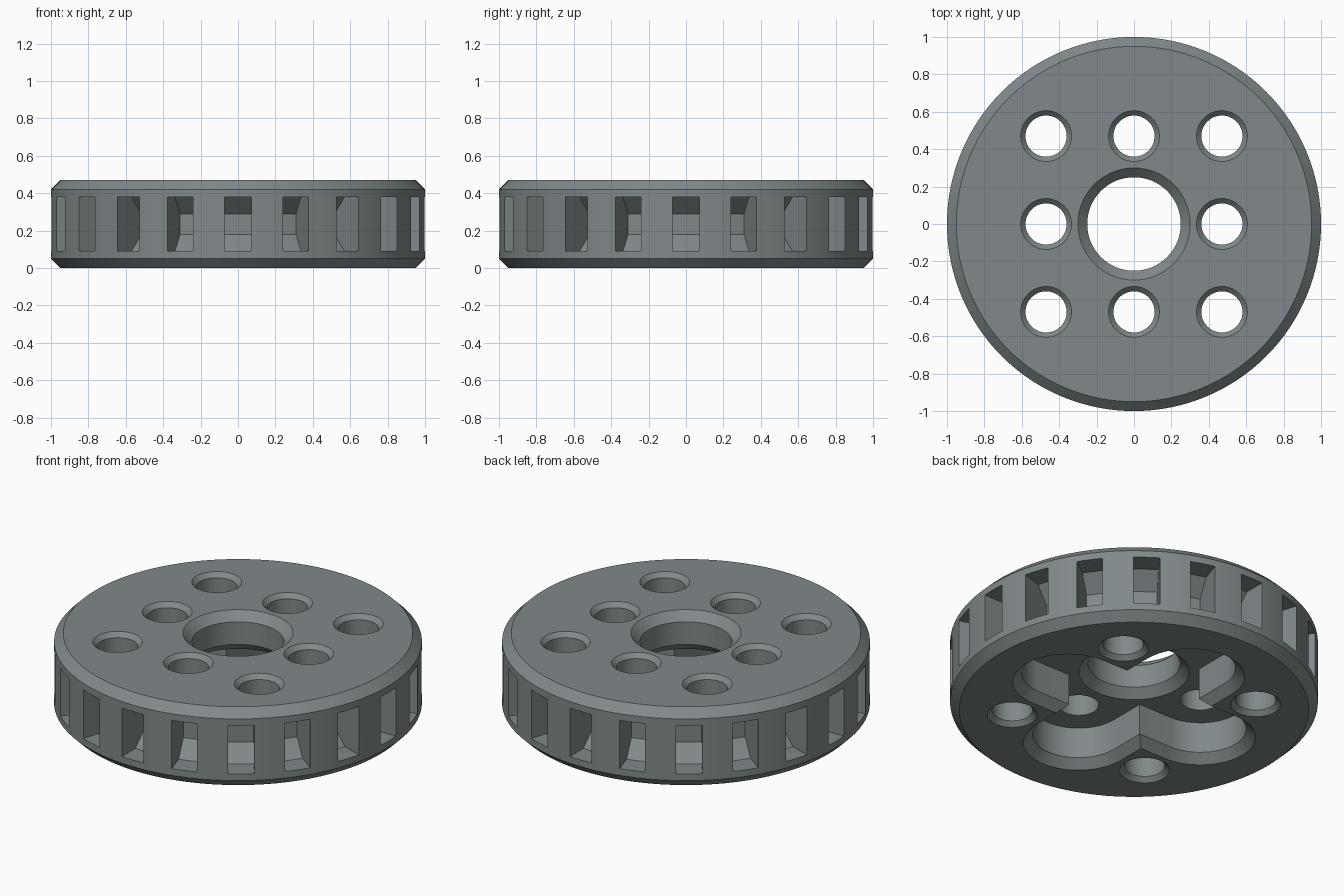
import bpy, bmesh, math
from mathutils import Matrix, Vector

if "Cube" in bpy.data.objects:
    bpy.data.objects.remove(bpy.data.objects["Cube"])

H = 0.47          # wheel height
PITCH = 0.47      # spacing of the bolt holes
MID = H / 2       # ceiling of the pocket underneath

steel = bpy.data.materials.new("grey metal")
steel.diffuse_color = (0.22, 0.25, 0.255, 1)
steel.use_nodes = True
steel.node_tree.nodes["Principled BSDF"].inputs["Base Color"].default_value = steel.diffuse_color


def add_loft(bm, rings):
    """Closed solid through a list of matching point rings."""
    loops = [[bm.verts.new(p) for p in ring] for ring in rings]
    n = len(loops[0])
    for a, b in zip(loops, loops[1:]):
        for i in range(n):
            j = (i + 1) % n
            bm.faces.new((a[i], a[j], b[j], b[i]))
    bm.faces.new(loops[0][::-1])
    bm.faces.new(loops[-1])


def add_lathe(bm, profile, centre=(0, 0), n=64):
    """Solid of revolution from (radius, height) pairs."""
    add_loft(bm, [[(centre[0] + r * math.cos(2 * math.pi * i / n),
                    centre[1] + r * math.sin(2 * math.pi * i / n), z)
                   for i in range(n)] for r, z in profile])


def finish(bm, name):
    bmesh.ops.recalc_face_normals(bm, faces=bm.faces[:])
    mesh = bpy.data.meshes.new(name)
    bm.to_mesh(mesh)
    bm.free()
    mesh.materials.append(steel)
    ob = bpy.data.objects.new(name, mesh)
    bpy.context.collection.objects.link(ob)
    return ob


def cross_outline(w, z, n=24):
    """Cross with rounded arm ends and half-width w."""
    pts = []
    for k in range(4):
        turn = Matrix.Rotation(k * math.pi / 2, 3, 'Z')
        for i in range(n + 1):
            a = -math.pi / 2 + math.pi * i / n
            pts.append(turn @ Vector((PITCH + w * math.cos(a), w * math.sin(a), z)))
        pts.append(turn @ Vector((w, w, z)))
    return pts


# Chamfered disc
bm = bmesh.new()
add_lathe(bm, [(0.95, 0), (1, 0.05), (1, H - 0.05), (0.95, H)], n=128)
wheel = finish(bm, "wheel_body")

# Cross-shaped pocket underneath, chamfered at its mouth
bm = bmesh.new()
add_loft(bm, [cross_outline(w, z) for w, z in ((0.35, -0.05), (0.25, 0.05), (0.25, MID))])
cutters = [finish(bm, "pocket_cutter")]

# Central bore, chamfered at both ends
bm = bmesh.new()
add_lathe(bm, [(0.30, -0.1), (0.30, MID), (0.25, MID + 0.05), (0.25, H - 0.05), (0.35, H + 0.05)])
cutters.append(finish(bm, "bore_cutter"))

# Eight bolt holes in a square grid, chamfered top and bottom
bm = bmesh.new()
for ix in (-1, 0, 1):
    for iy in (-1, 0, 1):
        if ix or iy:
            add_lathe(bm, [(0.161, -0.025), (0.11, 0.026), (0.11, H - 0.026), (0.161, H + 0.025)],
                      (ix * PITCH, iy * PITCH), 48)
cutters.append(finish(bm, "hole_cutter"))

# Twenty rim slots with sloped floor and ceiling at the back
bm = bmesh.new()
for k in range(20):
    turn = Matrix.Rotation(k * math.pi / 10, 3, 'Z')
    rings = []
    for r, h in ((1.1, 0.145), (0.87, 0.145), (0.78, 0.055)):
        rings.append([turn @ Vector((r, sy * 0.072, MID + sz * h))
                      for sy, sz in ((-1, -1), (1, -1), (1, 1), (-1, 1))])
    add_loft(bm, rings)
cutters.append(finish(bm, "slot_cutter"))

# Cut everything out of the disc
bpy.context.view_layer.objects.active = wheel
wheel.select_set(True)
for cutter in cutters:
    cutter.hide_render = True
    mod = wheel.modifiers.new(cutter.name, 'BOOLEAN')
    mod.operation = 'DIFFERENCE'
    mod.solver = 'EXACT'
    mod.object = cutter
    bpy.ops.object.modifier_apply(modifier=mod.name)
    bpy.data.objects.remove(cutter)

bpy.ops.object.shade_smooth_by_angle(angle=math.radians(25))
